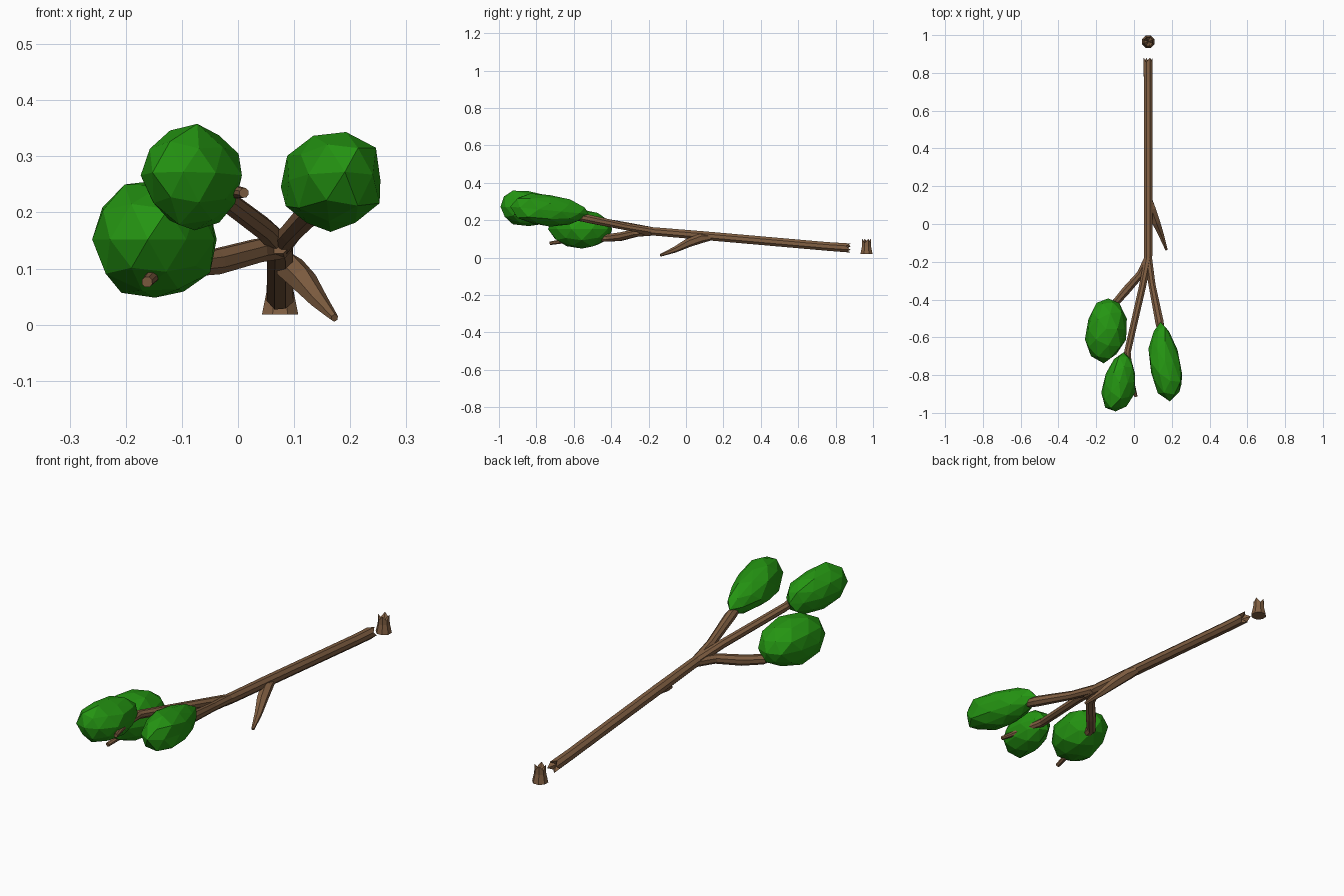
import bpy, bmesh, math, random
from mathutils import Vector

if "Cube" in bpy.data.objects:
    bpy.data.objects.remove(bpy.data.objects["Cube"])
random.seed(4)


def material(name, rgb):
    m = bpy.data.materials.new(name)
    m.use_nodes = True
    m.diffuse_color = (*rgb, 1)
    m.node_tree.nodes["Principled BSDF"].inputs["Base Color"].default_value = (*rgb, 1)
    return m


BARK = material("bark brown", (0.22, 0.115, 0.055))
LEAF = material("leaf green", (0.018, 0.30, 0.006))


def finish(bm, name, mat):
    bmesh.ops.recalc_face_normals(bm, faces=bm.faces)
    mesh = bpy.data.meshes.new(name)
    bm.to_mesh(mesh)
    bm.free()
    mesh.materials.append(mat)
    obj = bpy.data.objects.new(name, mesh)
    bpy.context.collection.objects.link(obj)
    return obj


def limb(name, path, sides=8, splinter=0.0):
    """Faceted tube along (x, y, z, radius) points; splinter breaks the first end."""
    bm = bmesh.new()
    pts = [Vector(p[:3]) for p in path]
    rings = []
    for i, p in enumerate(pts):
        axis = (pts[min(i + 1, len(pts) - 1)] - pts[max(i - 1, 0)]).normalized()
        ref = Vector((0, 0, 1)) if abs(axis.z) < 0.9 else Vector((0, 1, 0))
        u = axis.cross(ref).normalized()
        v = u.cross(axis)
        ring = []
        for k in range(sides):
            a = math.tau * (k + 0.5) / sides
            co = p + (u * math.cos(a) + v * math.sin(a)) * path[i][3]
            if i == 0 and k % 2:
                co += axis * splinter
            ring.append(bm.verts.new(co))
        rings.append(ring)
    for a, b in zip(rings, rings[1:]):
        for k in range(sides):
            n = (k + 1) % sides
            bm.faces.new((a[k], a[n], b[n], b[k]))
    # Broken end is hollowed inward, the other end is flat
    core = bm.verts.new(pts[0] + (pts[1] - pts[0]).normalized() * splinter * 1.4)
    for k in range(sides):
        bm.faces.new((rings[0][(k + 1) % sides], rings[0][k], core))
    bm.faces.new(rings[-1])
    return finish(bm, name, BARK)


def leaf_clump(name, center, size, lean, taper):
    """Rough faceted ellipsoid, narrower at the back and leaning sideways."""
    bm = bmesh.new()
    bmesh.ops.create_icosphere(bm, subdivisions=2, radius=1)
    for vert in bm.verts:
        c = vert.co * random.uniform(0.93, 1.06)
        w = 1 - taper * c.y
        vert.co = (center[0] + c.x * w * size[0] + lean[0] * c.y,
                   center[1] + c.y * size[1],
                   center[2] + c.z * w * size[2] + lean[1] * c.y)
    return finish(bm, name, LEAF)


# Stump and main stem
limb("stump", [(0.075, 0.965, 0.10, 0.025), (0.075, 0.965, 0.06, 0.026),
               (0.075, 0.965, 0.018, 0.035)], splinter=0.022)
limb("main_stem", [(0.075, 0.88, 0.051, 0.026), (0.075, 0.75, 0.06, 0.025),
                   (0.075, 0.1, 0.117, 0.025), (0.075, -0.16, 0.139, 0.024),
                   (0.072, -0.25, 0.146, 0.021)], splinter=0.025)

# Side twig
limb("side_twig", [(0.078, 0.15, 0.108, 0.012), (0.092, 0.08, 0.103, 0.026),
                   (0.117, 0.01, 0.078, 0.024), (0.145, -0.06, 0.042, 0.016),
                   (0.172, -0.137, 0.012, 0.007)], sides=6)

# Forked branches
limb("right_branch", [(0.075, -0.18, 0.138, 0.022), (0.035, -0.265, 0.132, 0.022),
                      (-0.04, -0.35, 0.112, 0.024), (-0.10, -0.42, 0.105, 0.022),
                      (-0.14, -0.58, 0.10, 0.015), (-0.162, -0.728, 0.076, 0.010)])
limb("middle_branch", [(0.075, -0.18, 0.142, 0.022), (0.045, -0.33, 0.172, 0.020),
                       (-0.035, -0.68, 0.232, 0.019), (-0.02, -0.80, 0.238, 0.015),
                       (0.011, -0.915, 0.235, 0.009)])
limb("left_branch", [(0.075, -0.18, 0.142, 0.022), (0.095, -0.32, 0.165, 0.020),
                     (0.135, -0.52, 0.207, 0.024), (0.15, -0.62, 0.225, 0.015)])

# Leaf clumps
leaf_clump("right_leaves", (-0.148, -0.557, 0.152), (0.110, 0.173, 0.108), (0.012, 0.0), 0.08)
leaf_clump("middle_leaves", (-0.077, -0.84, 0.263), (0.088, 0.162, 0.094), (0.022, -0.01), 0.12)
leaf_clump("left_leaves", (0.165, -0.728, 0.252), (0.086, 0.208, 0.088), (-0.025, -0.02), 0.22)
